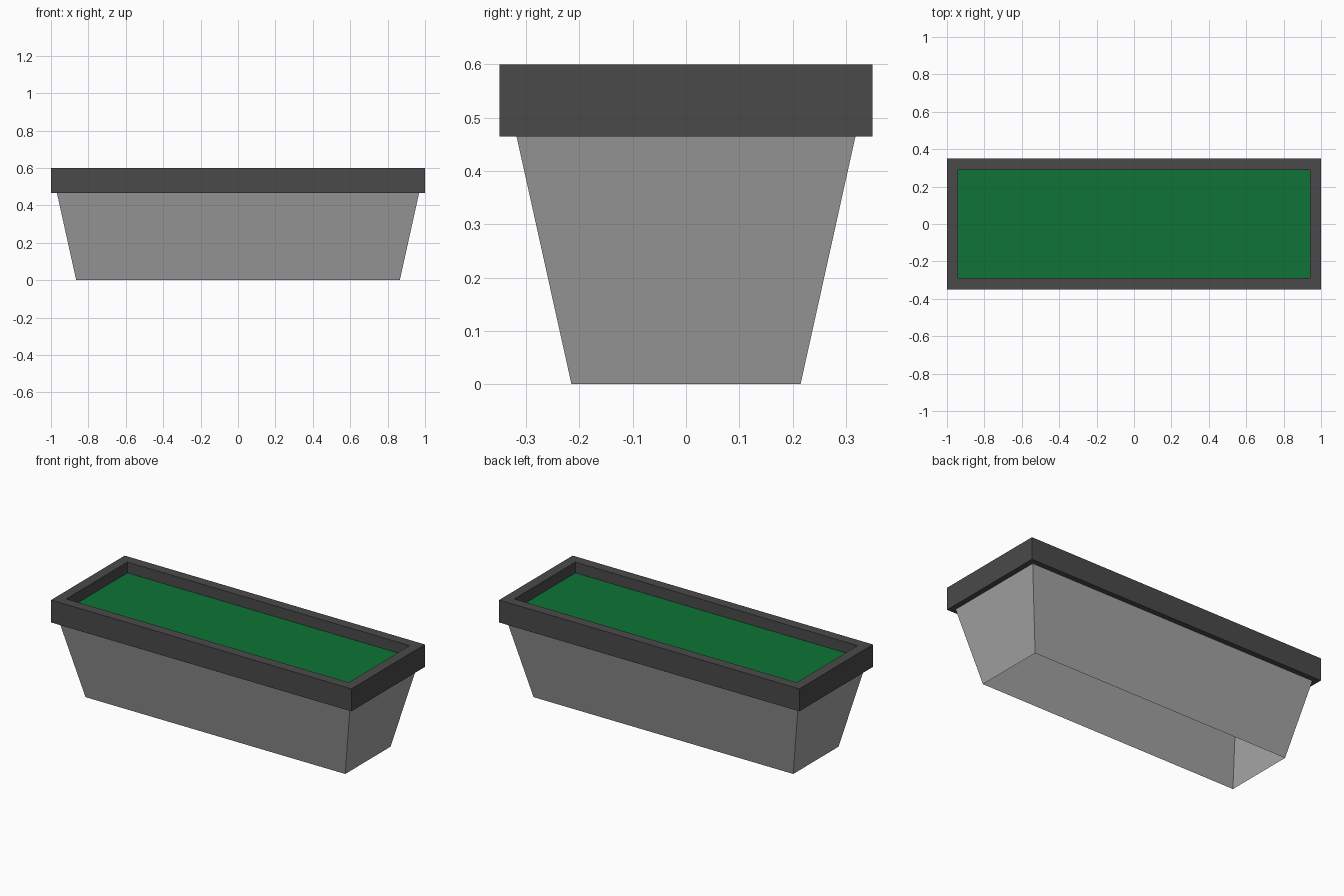
import bpy, bmesh

if "Cube" in bpy.data.objects:
    bpy.data.objects.remove(bpy.data.objects["Cube"])


def material(name, rgb):
    m = bpy.data.materials.new(name)
    m.diffuse_color = (*rgb, 1)
    m.use_nodes = True
    m.node_tree.nodes["Principled BSDF"].inputs["Base Color"].default_value = m.diffuse_color
    return m


def lofted(name, levels, mat, cap=False):
    """Join centred rectangles (half x, half y, z) into a shell."""
    bm = bmesh.new()
    rings = [[bm.verts.new((sx * hx, sy * hy, z))
              for sx, sy in ((-1, -1), (1, -1), (1, 1), (-1, 1))]
             for hx, hy, z in levels]
    for a, b in zip(rings, rings[1:]):
        for i in range(4):
            j = (i + 1) % 4
            bm.faces.new((a[i], a[j], b[j], b[i]))
    if cap:
        bm.faces.new(rings[-1])
    me = bpy.data.meshes.new(name)
    bm.to_mesh(me)
    bm.free()
    me.materials.append(mat)
    ob = bpy.data.objects.new(name, me)
    bpy.context.collection.objects.link(ob)
    return ob


grey = material("light grey", (0.37, 0.37, 0.37))
dark = material("dark grey", (0.068, 0.068, 0.068))
green = material("green", (0.0044, 0.174, 0.037))

# Tapered trough, open underneath
lofted("trough", [(0.865, 0.215, 0), (0.968, 0.318, 0.465)], grey)

# Overhanging rim: underside, outside, top, inside wall
lofted("rim", [(0.963, 0.313, 0.465), (1, 0.35, 0.465), (1, 0.35, 0.6),
               (0.94, 0.29, 0.6), (0.94, 0.29, 0.535)], dark)

# Sunken planting surface
lofted("planting_surface", [(0.94, 0.29, 0.535)], green, cap=True)
